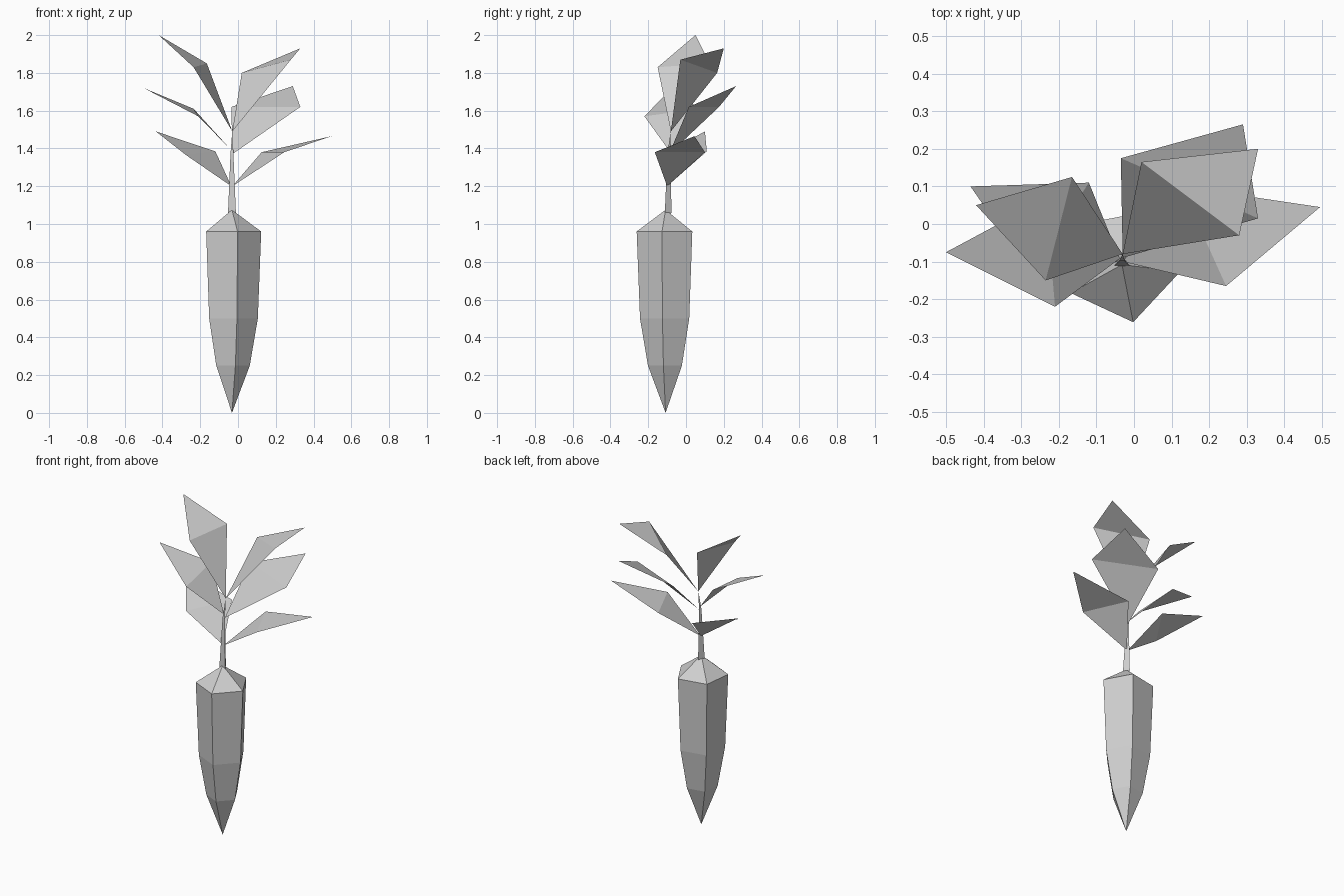
import bpy
import math

cube = bpy.data.objects.get("Cube")
if cube:
    bpy.data.objects.remove(cube, do_unlink=True)

# One plain grey for the whole plant
grey = bpy.data.materials.new("light grey")
grey.use_nodes = True
colour = (0.62, 0.62, 0.62, 1)
grey.diffuse_color = colour
shader = next(n for n in grey.node_tree.nodes if n.type == "BSDF_PRINCIPLED")
shader.inputs["Base Color"].default_value = colour
shader.inputs["Roughness"].default_value = 0.8


def make_object(name, verts, faces):
    mesh = bpy.data.meshes.new(name)
    mesh.from_pydata(verts, [], faces)
    mesh.materials.append(grey)
    mesh.update()
    obj = bpy.data.objects.new(name, mesh)
    bpy.context.collection.objects.link(obj)
    return obj


def loft(name, sides, start, bottom, rings, top):
    """Flat-sided spindle: bottom point, rings of (x, y, z, radius), top point."""
    verts = [bottom]
    for x, y, z, r in rings:
        for i in range(sides):
            a = math.radians(start) + math.tau * i / sides
            verts.append((x + r * math.cos(a), y + r * math.sin(a), z))
    verts.append(top)
    last = len(verts) - 1
    faces = []
    for i in range(sides):
        j = (i + 1) % sides
        faces.append((0, 1 + j, 1 + i))
        for k in range(len(rings) - 1):
            a, b = 1 + k * sides, 1 + (k + 1) * sides
            faces.append((a + i, a + j, b + j, b + i))
        a = last - sides
        faces.append((a + i, a + j, last))
    return make_object(name, verts, faces)


# Five-sided tapering root with a low pointed crown
cx, cy = -0.032, -0.108
profile = [(0.25, 0.095), (0.5, 0.138), (0.96, 0.156)]
loft("root", 5, -79, (cx, cy, 0),
     [(cx, cy, z, r) for z, r in profile], (cx, cy, 1.075))

# Thin three-sided stalk, leaning slightly back
loft("stalk", 3, 90, (cx, -0.1, 1.04),
     [(cx, -0.1, 1.06, 0.024), (cx, -0.094, 1.37, 0.009)], (-0.03, -0.08, 1.5))

# Folded kite leaves: base, right edge, tip, left edge
leaves = {
    "top_right_leaf": [(-0.03, -0.08, 1.49), (-0.235, -0.15, 1.83),
                       (-0.42, 0.05, 2.0), (-0.165, 0.125, 1.85)],
    "top_left_leaf": [(-0.03, -0.08, 1.49), (0.28, -0.03, 1.87),
                      (0.33, 0.2, 1.93), (0.02, 0.165, 1.8)],
    "middle_right_leaf": [(-0.035, -0.09, 1.39), (-0.21, -0.22, 1.57),
                          (-0.5, -0.075, 1.72), (-0.235, 0.067, 1.61)],
    "middle_left_leaf": [(-0.03, -0.09, 1.37), (0.33, 0.015, 1.62),
                         (0.29, 0.265, 1.73), (-0.035, 0.175, 1.62)],
    "low_right_leaf": [(-0.035, -0.1, 1.2), (-0.275, -0.13, 1.365),
                       (-0.435, 0.1, 1.49), (-0.12, 0.11, 1.385)],
    "low_left_leaf": [(-0.03, -0.1, 1.2), (0.245, -0.165, 1.38),
                      (0.495, 0.045, 1.465), (0.125, 0.1, 1.38)],
}
for name, points in leaves.items():
    leaf = make_object(name, points, [(0, 1, 3), (1, 2, 3)])
    # Keep the upper side as the face front
    if leaf.data.polygons[0].normal.z < 0:
        leaf.data.flip_normals()
